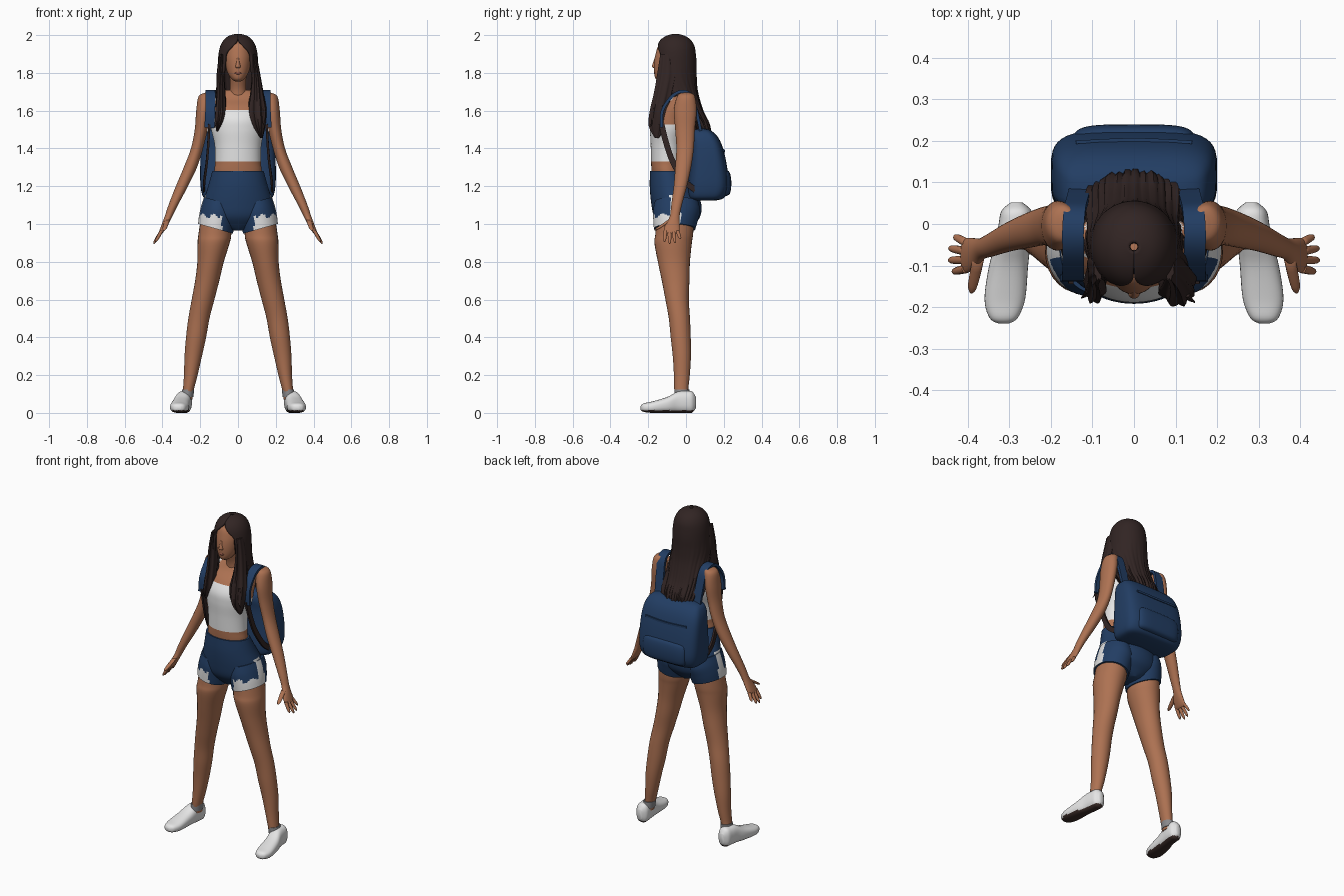
import bpy, bmesh, math, random
from mathutils import Vector

random.seed(4)


def mat(name, *rgb):
    m = bpy.data.materials.new(name)
    m.diffuse_color = (*rgb, 1)
    return m


SKIN = mat("skin", 0.42, 0.168, 0.085)
NAVY = mat("navy fabric", 0.016, 0.047, 0.125)
WHITE = mat("white fabric", 0.78, 0.78, 0.78)
HAIR = mat("dark brown hair", 0.031, 0.018, 0.017)
SOLE = mat("dark sole", 0.045, 0.026, 0.022)
LIPS = mat("lips", 0.26, 0.085, 0.055)
GREY = mat("grey sock", 0.25, 0.25, 0.26)


def smooth_keys(keys, sub):
    """Catmull-Rom interpolation through key tuples."""
    out = []
    for i in range(len(keys) - 1):
        a, b, c, d = (keys[max(i - 1, 0)], keys[i], keys[i + 1], keys[min(i + 2, len(keys) - 1)])
        for s in range(sub):
            t = s / sub
            out.append([0.5 * (2 * q + (r - p) * t + (2 * p - 5 * q + 4 * r - w) * t * t
                               + (3 * q - p - 3 * r + w) * t ** 3) for p, q, r, w in zip(a, b, c, d)])
    return out + [list(keys[-1])]


def skin_rings(name, rings, mats, rule=None, closed=True, angle=60):
    """Bridge rings of points into one surface, coloured by a rule on face centres."""
    bm = bmesh.new()
    vs = [[bm.verts.new(p) for p in r] for r in rings]
    n = len(vs[0])
    for a, b in zip(vs, vs[1:]):
        for i in range(n if closed else n - 1):
            j = (i + 1) % n
            bm.faces.new((a[i], a[j], b[j], b[i]))
    if closed:
        bm.faces.new(vs[0])
        bm.faces.new(vs[-1])
    bmesh.ops.recalc_face_normals(bm, faces=bm.faces)
    if rule:
        for f in bm.faces:
            f.material_index = rule(f.calc_center_median())
    me = bpy.data.meshes.new(name)
    bm.to_mesh(me)
    bm.free()
    for m in mats:
        me.materials.append(m)
    ob = bpy.data.objects.new(name, me)
    bpy.context.collection.objects.link(ob)
    bpy.context.view_layer.objects.active = ob
    ob.select_set(True)
    bpy.ops.object.shade_smooth_by_angle(angle=math.radians(angle))
    ob.select_set(False)
    return ob


def loft(name, keys, mats, rule=None, n=28, sub=5, power=2, side=1, along_y=False, ripple=0, shear=0):
    """Keys are (x, y, z, radius x, second radius); shear tilts each ring sideways."""
    rings = []
    for x, y, z, ra, rb in smooth_keys(keys, sub):
        ring = []
        for i in range(n):
            a = 2 * math.pi * i / n
            c, s = math.cos(a), math.sin(a)
            k = 1 + ripple * math.sin(9 * a)
            u = math.copysign(abs(c) ** (2 / power), c) * max(ra, 0.002) * k
            v = math.copysign(abs(s) ** (2 / power), s) * max(rb, 0.002) * k
            p = (x + u, y, z + v) if along_y else (x + u, y + v, z + shear * u)
            ring.append(Vector((p[0] * side, p[1], p[2])))
        rings.append(ring)
    return skin_rings(name, rings, mats, rule)


def ribbon(name, pts, axis, width, thick, material, side=1):
    """Flat band swept along a path, its width lying along the given axis."""
    path = [Vector(p) for p in smooth_keys(pts, 5)]
    rings = []
    for i, p in enumerate(path):
        t = (path[min(i + 1, len(path) - 1)] - path[max(i - 1, 0)]).normalized()
        w = Vector(axis)
        w = (w - t * w.dot(t)).normalized()
        h = t.cross(w) * thick / 2
        w *= width / 2
        rings.append([Vector((q.x * side, q.y, q.z)) for q in (p + w + h, p - w + h, p - w - h, p + w - h)])
    skin_rings(name, rings, [material], angle=40)


def finger(name, a, b, r, side):
    a, b = Vector(a), Vector(b)
    keys = [(*a.lerp(b, t), r * k, r * k) for t, k in ((0, 1), (0.5, 0.95), (0.85, 0.75), (1, 0.2))]
    loft(name, keys, [SKIN], n=10, sub=2, side=side)


# Torso with the cropped top coloured by height
def top_rule(c):
    x = abs(c.x)
    if c.z < 1.33 or (c.z > 1.53 and x > 0.128):
        return 0
    return 1 if c.z < 1.605 or 0.08 < x < 0.115 else 0


loft("torso", [(0, -.085, 1.2, .13, .09), (0, -.1, 1.28, .126, .082), (0, -.1, 1.33, .121, .085),
               (0, -.097, 1.42, .124, .09), (0, -.085, 1.5, .142, .105), (0, -.077, 1.56, .148, .105),
               (0, -.057, 1.62, .155, .085), (0, -.035, 1.66, .152, .062), (0, -.025, 1.69, .11, .05),
               (0, -.025, 1.71, .06, .04)], [SKIN, WHITE], top_rule, n=48, sub=7)
loft("neck", [(0, -.03, 1.66, .052, .05), (0, -.042, 1.72, .043, .043), (0, -.065, 1.8, .045, .05)], [SKIN])

# Head and face
loft("head", [(0, -.125, 1.755, .015, .018), (0, -.117, 1.768, .034, .044), (0, -.1, 1.8, .055, .068),
              (0, -.085, 1.85, .068, .084), (0, -.075, 1.9, .072, .086), (0, -.07, 1.95, .06, .072),
              (0, -.065, 1.98, .02, .03)], [SKIN], n=32)
loft("nose", [(0, -.165, 1.825, .008, .004), (0, -.167, 1.833, .014, .013), (0, -.163, 1.86, .008, .01),
              (0, -.158, 1.89, .005, .005)], [SKIN], n=14)
loft("mouth", [(0, -.161, 1.79, .008, .003), (0, -.163, 1.797, .019, .008), (0, -.164, 1.806, .008, .004)],
     [LIPS], n=14, sub=3)

# Hair: shell open at the face, falling down the back
rings = []
hair_keys = [(2.0, -.055, .01, .01, 0), (1.99, -.055, .045, .045, 0), (1.97, -.055, .07, .075, .04),
             (1.94, -.055, .087, .093, .32), (1.9, -.055, .096, .1, .7), (1.85, -.055, .1, .104, .75),
             (1.78, -.055, .104, .104, .85), (1.7, -.045, .11, .1, 1.25), (1.6, -.02, .125, .102, 1.55),
             (1.53, .01, .132, .105, 1.7), (1.47, .025, .12, .1, 1.85)]
hair_rings = smooth_keys(hair_keys, 4)
for k, (z, cy, rx, ry, gap) in enumerate(hair_rings):
    ring, gap, low = [], max(gap, 0.01), max(0, 1.85 - z)
    for i in range(61):
        a = gap + (2 * math.pi - 2 * gap) * i / 60
        w = 1 + 0.12 * low * math.sin(i * 1.9) + 0.08 * low * math.sin(i * 0.7)
        drop = random.uniform(-.03, .03) if k == len(hair_rings) - 1 else 0
        ring.append(Vector((-rx * w * math.sin(a), cy - ry * w * math.cos(a), z + drop)))
    rings.append(ring)
hair = skin_rings("hair_back", rings, [HAIR], closed=False)
shell = hair.modifiers.new("thickness", "SOLIDIFY")
shell.thickness = 0.014
shell.offset = 0

# Hair locks over the chest
loft("hair_lock_left", [(.085, -.1, 1.9, .012, .035), (.095, -.1, 1.8, .02, .05), (.1, -.117, 1.7, .032, .05),
                        (.102, -.14, 1.6, .046, .05), (.11, -.15, 1.52, .032, .046),
                        (.125, -.155, 1.455, .006, .01)], [HAIR], ripple=.1, n=36)
loft("hair_lock_right", [(-.085, -.1, 1.9, .012, .035), (-.093, -.1, 1.8, .018, .048),
                         (-.09, -.117, 1.7, .022, .048), (-.092, -.14, 1.6, .026, .046),
                         (-.1, -.148, 1.54, .02, .04), (-.11, -.15, 1.49, .004, .01)], [HAIR], ripple=.1, n=36)
for i in range(6):
    x = (.075 + .012 * i) if i % 2 else -(.085 + .008 * i)
    y = -.13 - .01 * i
    loft("hair_strand", [(x * .95, y + .01, 1.62, .007, .007), (x, y, 1.54, .006, .006),
                         (x * 1.08, y - .008, 1.475 + .008 * i, .001, .001)], [HAIR], n=6, sub=3)


# Shorts: hips plus two legs with pale frayed hems
def shorts_rule(c):
    x = abs(c.x)
    edge = 1.045 + .012 * math.sin(x * 110)
    hem = c.y < -.08 and x > .085 and c.z < edge
    worn = x > .165 and -.085 < c.y < -.03 and c.z < 1.16
    return 1 if hem or worn else 0


loft("shorts_hips", [(0, -.1, 1.28, .136, .09), (0, -.078, 1.2, .158, .114), (0, -.052, 1.11, .184, .132),
                     (0, -.047, 1.04, .178, .122), (0, -.047, .99, .11, .085), (0, -.047, .965, .03, .06)],
     [NAVY, WHITE], shorts_rule, n=56, sub=6)

for side, tag in ((1, "left"), (-1, "right")):
    loft(f"{tag}_shorts_leg", [(.1, -.05, 1.12, .08, .115), (.103, -.05, 1.07, .092, .124),
                               (.112, -.055, 1.02, .094, .118), (.119, -.06, .975, .092, .11)],
         [NAVY, WHITE], shorts_rule, n=48, sub=7, side=side, shear=.28)
    loft(f"{tag}_leg", [(.112, -.055, 1.06, .08, .1), (.122, -.062, .95, .087, .1), (.129, -.068, .9, .085, .099),
                        (.145, -.064, .8, .07, .085), (.163, -.055, .7, .064, .073), (.185, -.047, .6, .06, .062),
                        (.207, -.035, .5, .056, .056), (.222, -.028, .4, .053, .053), (.237, -.022, .3, .046, .048),
                        (.25, -.022, .2, .036, .042), (.263, -.025, .12, .029, .037), (.27, -.02, .07, .029, .037)],
         [SKIN], side=side)

    # Ankle sock and slip-on shoe with dark sole
    loft(f"{tag}_sock", [(.27, -.02, .085, .034, .042), (.264, -.022, .125, .032, .04)], [GREY], side=side)
    loft(f"{tag}_shoe", [(.314, -.24, .026, .012, .01), (.314, -.226, .028, .034, .022),
                         (.311, -.18, .03, .049, .03), (.302, -.1, .042, .047, .042),
                         (.291, -.045, .056, .042, .056), (.285, 0, .058, .041, .058),
                         (.283, .032, .057, .036, .056), (.283, .052, .055, .014, .03)],
         [WHITE, SOLE], lambda c: int(c.z < .014), power=2.5, side=side, along_y=True, n=32)

    # Arm, palm and fingers
    loft(f"{tag}_arm", [(.16, 0, 1.695, .015, .025), (.172, 0, 1.675, .037, .047), (.183, -.004, 1.6, .038, .06),
                        (.195, -.005, 1.5, .034, .052), (.217, -.005, 1.4, .032, .046),
                        (.252, -.015, 1.3, .035, .042), (.297, -.03, 1.2, .032, .035),
                        (.343, -.05, 1.1, .025, .028), (.368, -.06, 1.04, .02, .026),
                        (.388, -.072, .995, .017, .038), (.404, -.076, .962, .013, .042),
                        (.41, -.076, .95, .008, .036)], [SKIN], side=side)
    for i, tip in enumerate(((.432, -.03, .92), (.445, -.058, .9), (.446, -.087, .895), (.436, -.115, .905))):
        finger(f"{tag}_finger", (.404, -.045 - .021 * i, .965), tip, .0105, side)
    finger(f"{tag}_thumb", (.375, -.085, 1.02), (.392, -.165, .965), .014, side)

    # Backpack straps over the shoulder and under the arm
    ribbon(f"{tag}_shoulder_strap", [(.13, .08, 1.48), (.137, .055, 1.6), (.143, .03, 1.68), (.147, -.02, 1.702),
                                     (.146, -.075, 1.675), (.147, -.125, 1.6), (.152, -.13, 1.51)],
           (1, 0, 0), .052, .016, NAVY, side)
    ribbon(f"{tag}_lower_strap", [(.152, -.13, 1.53), (.157, -.105, 1.43), (.165, -.07, 1.33),
                                  (.178, -.01, 1.23), (.18, .05, 1.18)], (0, 1, .4), .03, .012, HAIR, side)

# Backpack with front pocket and seam piping
loft("backpack", [(0, .1, 1.125, .14, .06), (0, .108, 1.14, .182, .095), (0, .118, 1.2, .198, .108),
                  (0, .118, 1.3, .2, .1), (0, .11, 1.4, .195, .086), (0, .095, 1.46, .182, .074),
                  (0, .082, 1.495, .155, .05), (0, .075, 1.507, .09, .02)], [NAVY], n=44, power=4)
loft("backpack_pocket", [(0, .18, 1.145, .11, .02), (0, .185, 1.16, .14, .047), (0, .188, 1.22, .148, .052),
                         (0, .185, 1.275, .14, .045), (0, .18, 1.292, .11, .02)], [NAVY], n=36, power=4)
ribbon("backpack_seam", [(-.14, .197, 1.39), (0, .203, 1.385), (.14, .197, 1.39)], (0, 0, 1), .012, .008, NAVY)
